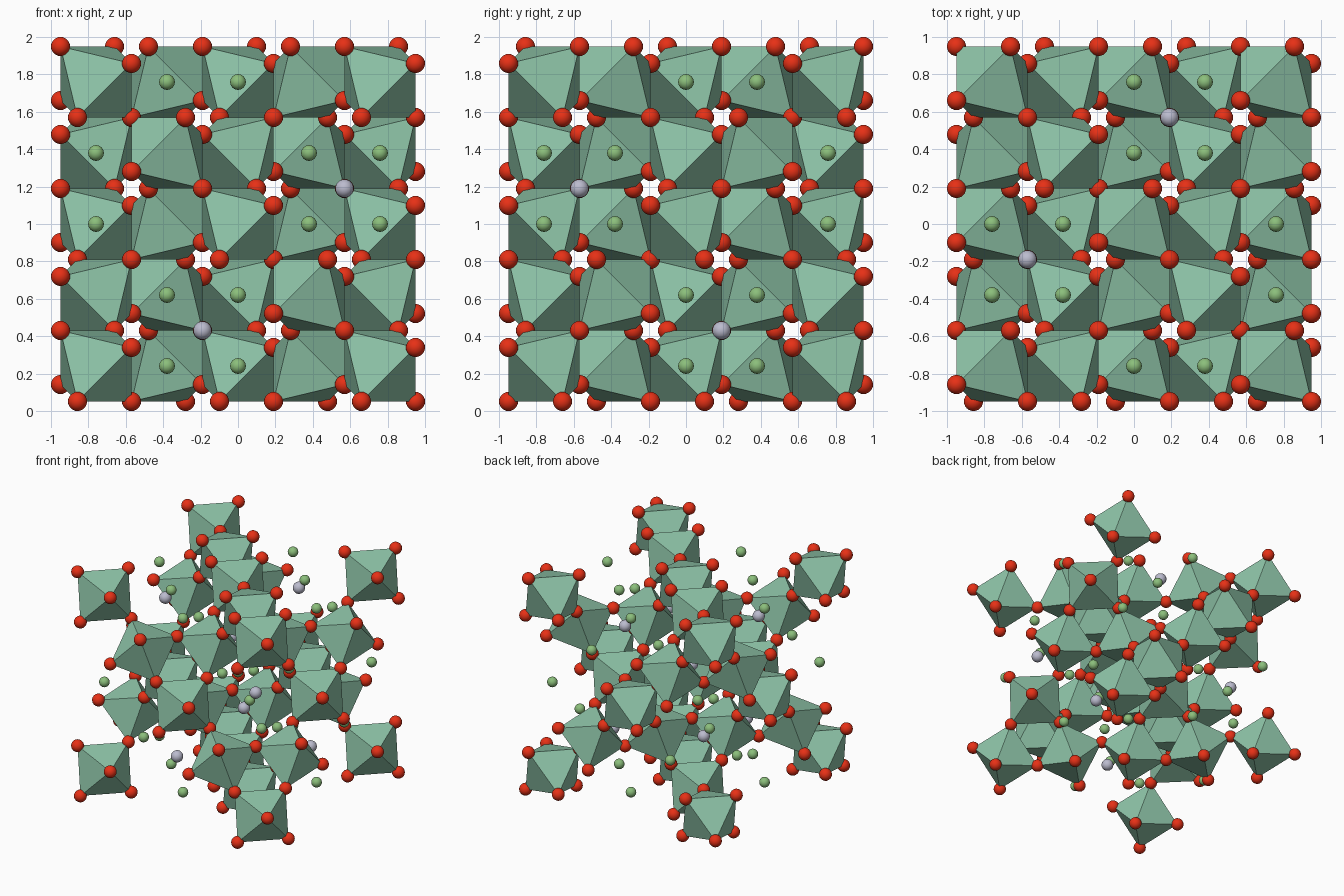
import bpy, bmesh
from itertools import product
from mathutils import Vector

if "Cube" in bpy.data.objects:
    bpy.data.objects.remove(bpy.data.objects["Cube"])

Q = 0.3796          # quarter of the cubic cell
D = Q / 2           # half spacing: corner offset along the chains
E = 0.099           # outward shift of the corner atoms
CENTRE = Vector((0, 0, 1))


def place(i, j, k):
    """Lattice position in quarter-cell steps, mirrored in x."""
    return CENTRE + Q * Vector((2 - i, j - 2, k - 2))


def paint(name, mesh, color):
    mat = bpy.data.materials.new(name + "_colour")
    mat.diffuse_color = (*color, 1)
    mat.use_nodes = True
    mat.node_tree.nodes["Principled BSDF"].inputs["Base Color"].default_value = mat.diffuse_color
    mesh.materials.append(mat)


def add(name, mesh, location=(0, 0, 0)):
    obj = bpy.data.objects.new(name, mesh)
    obj.location = location
    bpy.context.collection.objects.link(obj)


def balls(name, points, radius, color):
    """One smooth sphere mesh shared by all atoms of a kind."""
    mesh = bpy.data.meshes.new(name)
    bm = bmesh.new()
    bmesh.ops.create_uvsphere(bm, u_segments=24, v_segments=14, radius=radius)
    for f in bm.faces:
        f.smooth = True
    bm.to_mesh(mesh)
    bm.free()
    paint(name, mesh, color)
    for p in points:
        add(name, mesh, p)


# Sort lattice sites into octahedron centres and green-atom sites
octa_sites, green_sites = [], []
for site in product(range(5), repeat=3):
    total = sum(site)
    if total % 2 == 0:
        all_even = all(n % 2 == 0 for n in site)
        is_octa = (total % 4 == 0) == all_even
        (octa_sites if is_octa else green_sites).append(site)

# Corner-sharing octahedra, each squashed along its own body diagonal
corners, verts, faces = {}, [], []
for site in octa_sites:
    sign = [1 - 2 * (n % 2) for n in site]
    sign[0] *= -1
    centre, base = place(*site), len(verts)
    for axis, flip in product(range(3), (1, -1)):
        off = Vector([flip * sign[n] * (-E if n == axis else D) for n in range(3)])
        p = centre + off
        verts.append(p)
        corners.setdefault(tuple(round(c * 50) for c in p), p)
    for a, b, c in product((0, 1), repeat=3):
        f = [base + a, base + 2 + b, base + 4 + c]
        p, q, r = (verts[n] - centre for n in f)
        faces.append(f if p.dot(q.cross(r)) > 0 else f[::-1])
mesh = bpy.data.meshes.new("octahedra")
mesh.from_pydata([tuple(v) for v in verts], [], faces)
paint("octahedra", mesh, (0.27, 0.55, 0.39))
add("octahedra", mesh)

# Grey atoms in the channels, at odd eighths of the cell
grey = []
for s in product((1, 3, 5, 7), repeat=3):
    t = sum(s) % 8
    if (all(n % 4 == 3 for n in s) and t == 1) or (all(n % 4 == 1 for n in s) and t == 7):
        grey.append(place(*(n / 2 for n in s)))

balls("corner_atom", corners.values(), 0.051, (0.8, 0.03, 0.008))
balls("green_atom", [place(*s) for s in green_sites], 0.042, (0.26, 0.52, 0.2))
balls("grey_atom", grey, 0.049, (0.5, 0.5, 0.62))
